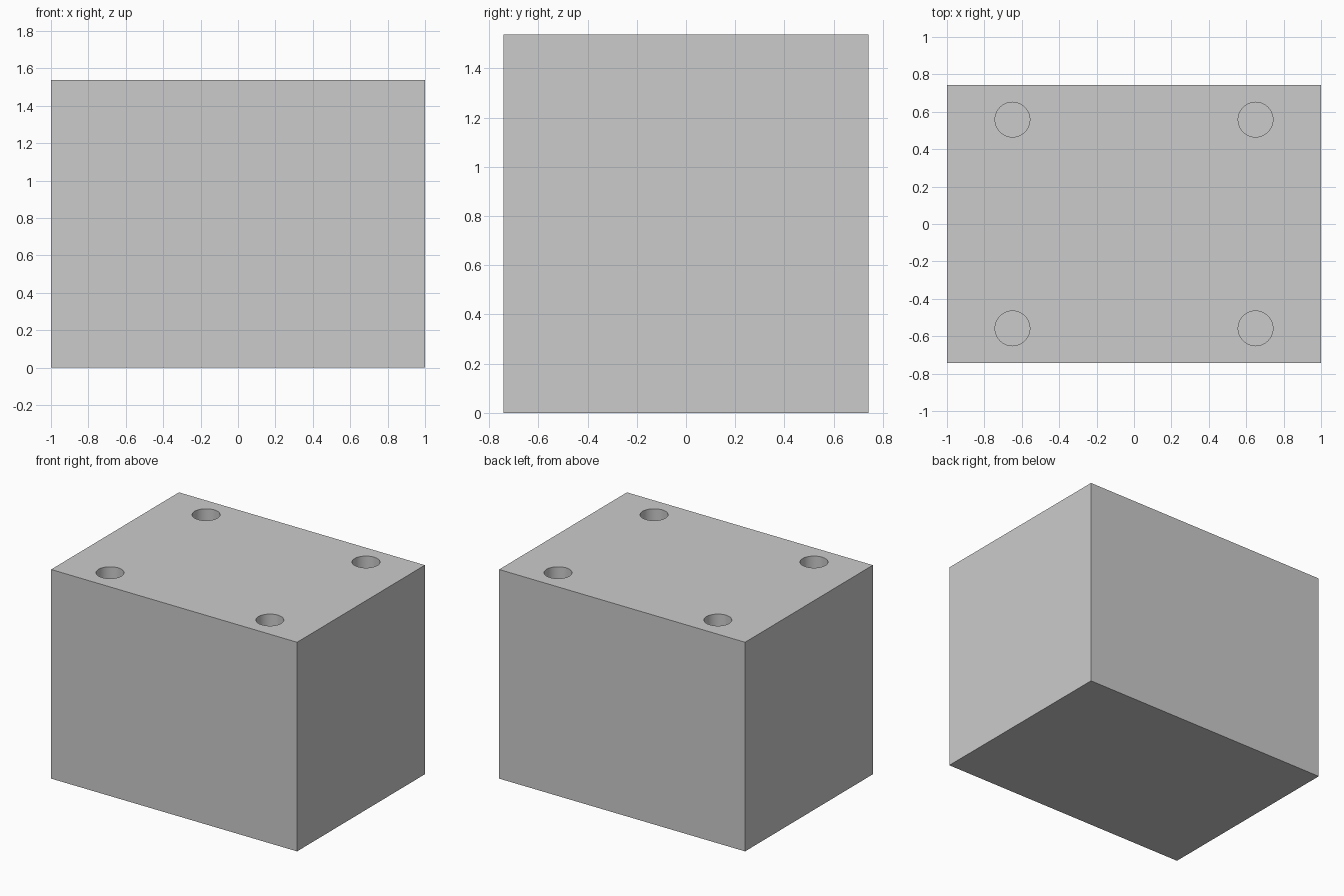
import bpy

if "Cube" in bpy.data.objects:
    bpy.data.objects.remove(bpy.data.objects["Cube"])

W, D, H = 2.0, 1.484, 1.537          # block size
HOLE_X, HOLE_Y = 0.65, 0.558         # hole centres
HOLE_R, HOLE_DEPTH = 0.093, 0.4

# Solid block
bpy.ops.mesh.primitive_cube_add(size=1, location=(0, 0, H / 2))
block = bpy.context.object
block.name = "block"
block.scale = (W, D, H)
bpy.ops.object.transform_apply(location=True, rotation=False, scale=True)


def drill(x, y):
    """Cut one blind round hole into the top of the block."""
    bpy.ops.mesh.primitive_cylinder_add(
        vertices=64, radius=HOLE_R, depth=HOLE_DEPTH * 2, location=(x, y, H))
    cutter = bpy.context.object
    cutter.name = "hole_cutter"
    cutter.hide_render = True
    mod = block.modifiers.new("hole", 'BOOLEAN')
    mod.operation = 'DIFFERENCE'
    mod.solver = 'EXACT'
    mod.object = cutter
    bpy.context.view_layer.objects.active = block
    bpy.ops.object.modifier_apply(modifier=mod.name)
    bpy.data.objects.remove(cutter, do_unlink=True)


# Four corner holes
for sx in (-1, 1):
    for sy in (-1, 1):
        drill(sx * HOLE_X, sy * HOLE_Y)

# Smooth hole walls, sharp edges
bpy.ops.object.select_all(action='DESELECT')
block.select_set(True)
bpy.context.view_layer.objects.active = block
bpy.ops.object.shade_smooth_by_angle()
